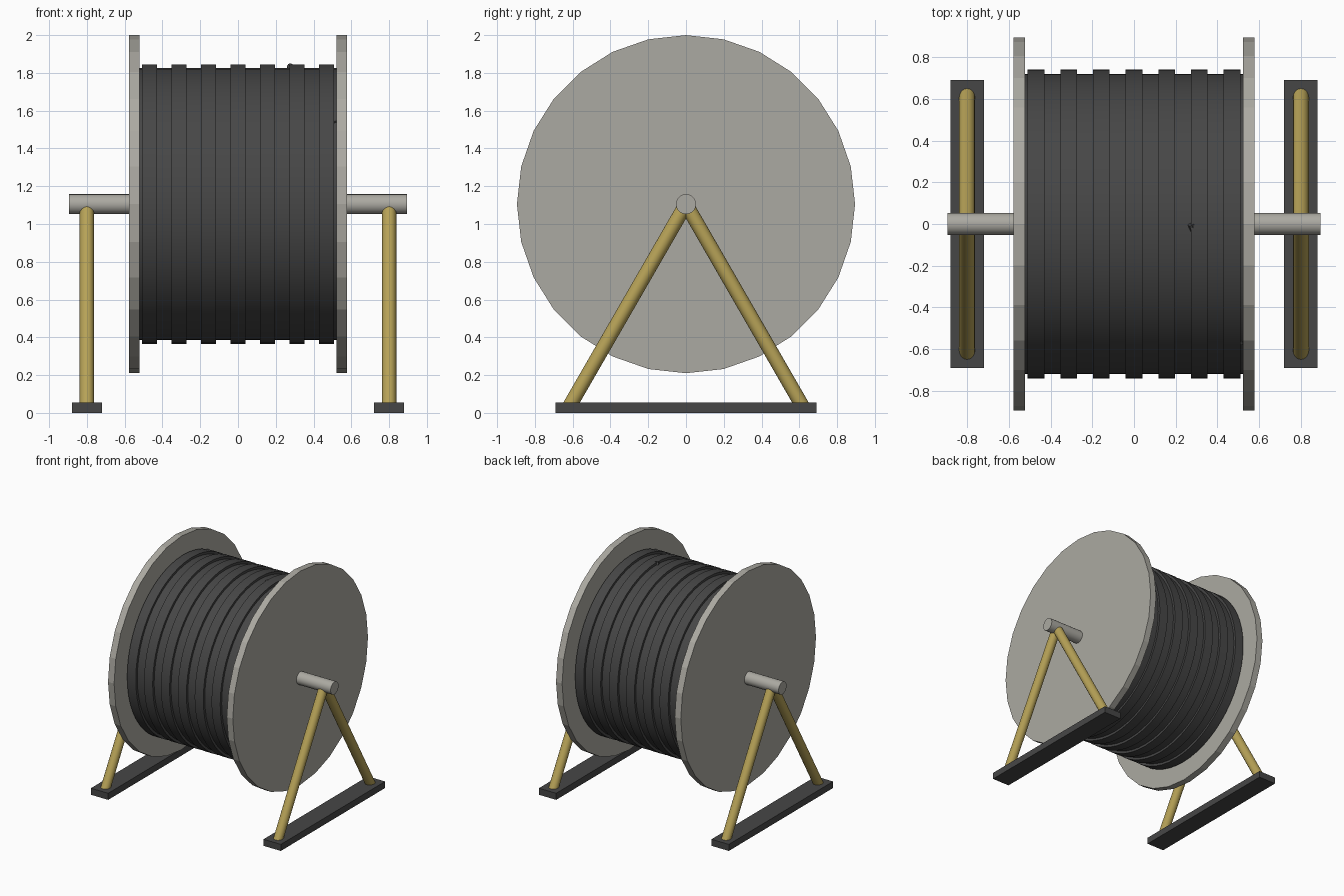
import bpy, math
from mathutils import Vector

if "Cube" in bpy.data.objects:
    bpy.data.objects.remove(bpy.data.objects["Cube"])


def material(name, rgb):
    m = bpy.data.materials.new(name)
    m.diffuse_color = (*rgb, 1)
    m.use_nodes = True
    m.node_tree.nodes["Principled BSDF"].inputs["Base Color"].default_value = m.diffuse_color
    return m


GREY = material("warm grey", (0.41, 0.40, 0.36))
YELLOW = material("mustard yellow", (0.47, 0.36, 0.095))
DARK = material("charcoal", (0.062, 0.062, 0.062))
AXLE_Z = 1.105


def finish(name, mat, smooth=True):
    ob = bpy.context.object
    ob.name = name
    ob.data.materials.append(mat)
    if smooth:
        bpy.ops.object.shade_smooth_by_angle(angle=math.radians(30))
    return ob


def rod(name, a, b, radius, sides, mat, smooth=True):
    """Cylinder from point a to point b."""
    a, b = Vector(a), Vector(b)
    d = b - a
    bpy.ops.mesh.primitive_cylinder_add(
        vertices=sides, radius=radius, depth=d.length, location=(a + b) / 2,
        rotation=d.to_track_quat('Z', 'Y').to_euler())
    return finish(name, mat, smooth)


def disc(name, x0, x1, radius, sides, mat, smooth=True):
    """Cylinder along x, centred on the axle."""
    return rod(name, (x0, 0, AXLE_Z), (x1, 0, AXLE_Z), radius, sides, mat, smooth)


# Axle and wound drum
disc("axle", -0.895, 0.895, 0.053, 20, GREY)
disc("wound_drum", -0.525, 0.525, 0.72, 56, DARK)

# Raised cable windings
for i in range(7):
    x = (i - 3) * 0.1565
    disc(f"cable_winding_{i + 1}", x - 0.04, x + 0.04, 0.74, 56, DARK)

# Loose cable end tucked through the windings
rod("cable_end", (0.275, 0, 1.835), (0.52, -0.57, 1.53), 0.018, 8, DARK)

for side, s in (("left", -1), ("right", 1)):
    # End flange
    disc(f"{side}_flange", s * 0.522, s * 0.578, 0.895, 28, GREY, False)
    # Stand foot
    bpy.ops.mesh.primitive_cube_add(size=1, location=(s * 0.8, 0, 0.0275))
    bpy.context.object.scale = (0.16, 1.38, 0.055)
    bpy.ops.object.transform_apply(location=False, rotation=False, scale=True)
    finish(f"{side}_foot", DARK, False)
    # A-frame legs
    for end, t in (("front", -1), ("back", 1)):
        rod(f"{side}_{end}_leg", (s * 0.8, t * 0.62, 0.03), (s * 0.8, 0, AXLE_Z),
            0.038, 16, YELLOW)
